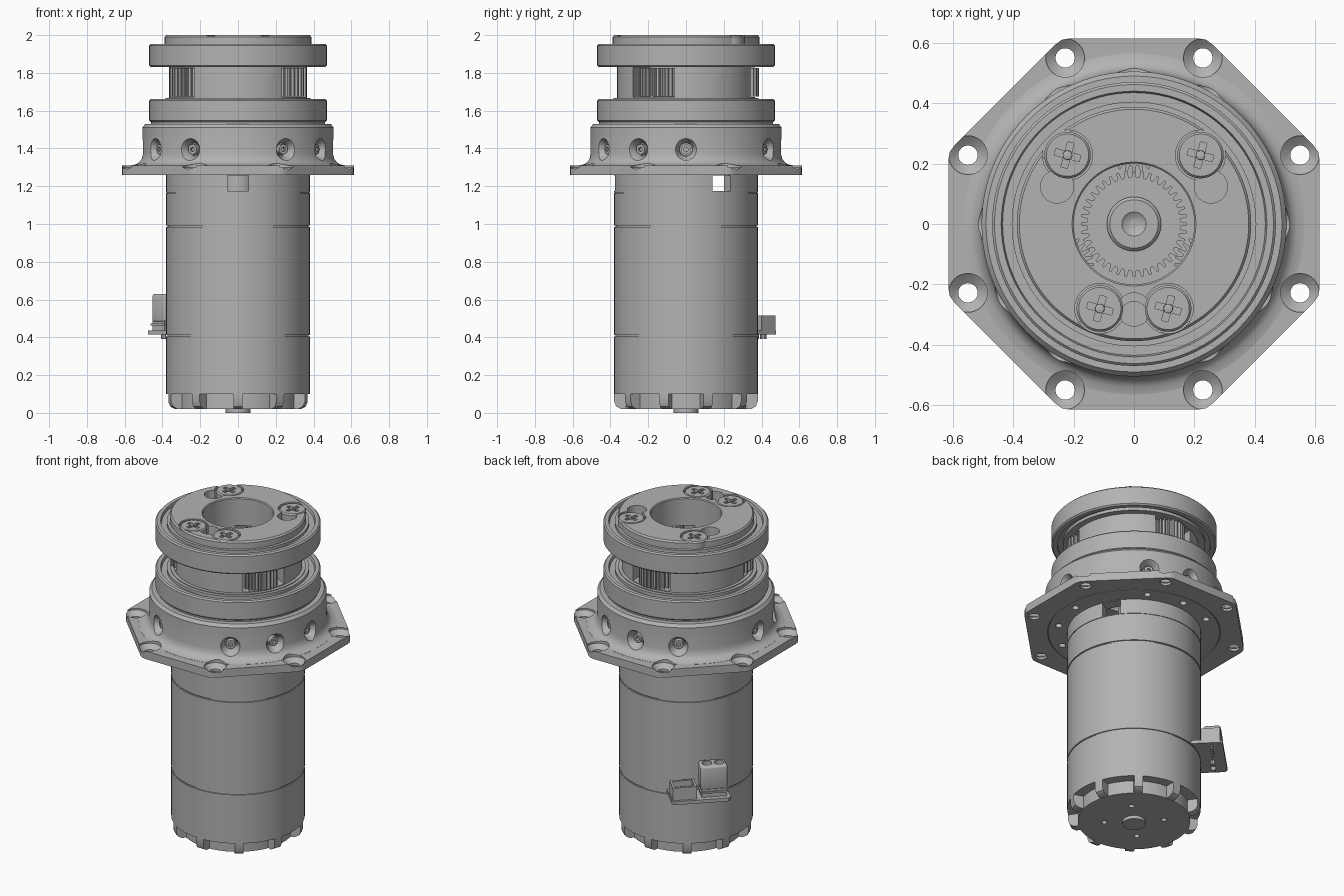
import bpy, bmesh, math
from math import radians, cos, sin, pi
from mathutils import Matrix, Vector

cube = bpy.data.objects.get("Cube")
if cube:
    bpy.data.objects.remove(cube, do_unlink=True)

grey = bpy.data.materials.new("machined_grey")
grey.use_nodes = True
GREY = (0.45, 0.45, 0.45, 1)
grey.diffuse_color = GREY
grey.node_tree.nodes["Principled BSDF"].inputs["Base Color"].default_value = GREY

I = Matrix.Identity(4)
parts = []


def finish(name, bm, m=I):
    bmesh.ops.remove_doubles(bm, verts=bm.verts, dist=1e-5)
    bmesh.ops.recalc_face_normals(bm, faces=bm.faces)
    bm.transform(m)
    me = bpy.data.meshes.new(name)
    bm.to_mesh(me)
    bm.free()
    me.materials.append(grey)
    ob = bpy.data.objects.new(name, me)
    bpy.context.scene.collection.objects.link(ob)
    parts.append(ob)
    return ob


def lathe(name, profile, m=I, steps=96):
    """Spin a closed (radius, height) outline around z."""
    bm = bmesh.new()
    vs = [bm.verts.new((r, 0, z)) for r, z in profile]
    es = [bm.edges.new((vs[i - 1], vs[i])) for i in range(len(vs))
          if vs[i - 1].co.x + vs[i].co.x > 0]
    bmesh.ops.spin(bm, geom=vs + es, cent=(0, 0, 0), axis=(0, 0, 1),
                   angle=2 * pi, steps=steps, use_duplicate=False)
    return finish(name, bm, m)


def cyl(name, r, z0, z1, m=I, steps=32):
    return lathe(name, [(0, z0), (r, z0), (r, z1), (0, z1)], m, steps)


def prism(name, pts, z0, z1, m=I):
    """Extrude a flat outline from z0 to z1."""
    bm = bmesh.new()
    f = bm.faces.new([bm.verts.new((x, y, z0)) for x, y in pts])
    out = bmesh.ops.extrude_face_region(bm, geom=[f])["geom"]
    bmesh.ops.translate(bm, vec=(0, 0, z1 - z0),
                        verts=[g for g in out if isinstance(g, bmesh.types.BMVert)])
    return finish(name, bm, m)


def box(name, x0, x1, y0, y1, z0, z1, m=I):
    return prism(name, [(x0, y0), (x1, y0), (x1, y1), (x0, y1)], z0, z1, m)


def gear(name, n, r, z0, z1, m=I, depth=0.022):
    pts = []
    for i in range(n):
        for f, rr in ((-.32, r - depth), (-.14, r), (.14, r), (.32, r - depth)):
            a = 2 * pi * (i + f) / n
            pts.append((rr * cos(a), rr * sin(a)))
    return prism(name, pts, z0, z1, m)


def boolean(target, tools, op="DIFFERENCE"):
    """Apply booleans to the target and discard the tools."""
    for t in tools:
        t.hide_render = True
        mod = target.modifiers.new("cut", "BOOLEAN")
        mod.operation, mod.object, mod.solver = op, t, "EXACT"
    dg = bpy.context.evaluated_depsgraph_get()
    me = bpy.data.meshes.new_from_object(target.evaluated_get(dg))
    target.modifiers.clear()
    target.data = me
    for t in tools:
        parts.remove(t)
        bpy.data.objects.remove(t, do_unlink=True)


def rot(deg):
    return Matrix.Rotation(radians(deg), 4, "Z")


def polar(deg, r, z=0):
    return rot(deg) @ Matrix.Translation((r, 0, z))


def radial(deg, r, z):
    return polar(deg, r, z) @ Matrix.Rotation(pi / 2, 4, "Y")


TRIPLE = (30, 150, 270)
HOLES = [a for a in range(0, 360, 30) if a not in TRIPLE]

# motor can with seams, stepped base and hollow neck
body = lathe("motor_body", [
    (0, .02), (.32, .02), (.32, .1), (.38, .1), (.38, .405), (.374, .405),
    (.374, .413), (.38, .413), (.38, .985), (.373, .985), (.373, .993), (.38, .993),
    (.38, 1.163), (.376, 1.163), (.376, 1.168), (.38, 1.168), (.38, 1.262),
    (.31, 1.262), (.31, 1.172), (0, 1.172)])
tools = [box("slot_cut", .25, .45, -.055, .055, 1.174, 1.257, rot(a)) for a in TRIPLE]
tools += [cyl("base_hole_cut", .016, -.1, .06, polar(a, .17), 16) for a in range(45, 360, 90)]
boolean(body, tools)
cyl("base_boss", .065, 0, .05)
upright = Matrix.Rotation(pi / 2, 4, "X")
for i in range(10):
    prism("base_rib", [(.3, .021), (.345, .021), (.37, .035), (.38, .06), (.38, .101), (.3, .101)],
          -.025, .025, rot(i * 36 - 90) @ upright)

# octagonal flange and round collar as one casting
octagon = [(.615, -.24), (.615, .24), (.24, .615), (-.24, .615),
           (-.615, .24), (-.615, -.24), (-.24, -.615), (.24, -.615)]
corners = []
for i, p in enumerate(octagon):
    p, a, b = Vector(p), Vector(octagon[i - 1]), Vector(octagon[(i + 1) % 8])
    corners += [p + (a - p).normalized() * .03, p + ((a - p).normalized() + (b - p).normalized()) * .006,
                p + (b - p).normalized() * .03]
housing = prism("flange_collar", corners, 1.26, 1.31)
collar = lathe("collar", [
    (.3, 1.28), (.565, 1.28), (.565, 1.311), (.54, 1.316), (.522, 1.328), (.51, 1.346),
    (.505, 1.375), (.505, 1.512), (.49, 1.53), (.46, 1.53), (.46, 1.545), (.3, 1.545)])
boolean(housing, [collar], "UNION")
tools = [cyl("bore_cut", .305, 1.1, 1.7, steps=64)]
for x, y in [(.55, .228), (.228, .55)]:
    for sx in (-1, 1):
        for sy in (-1, 1):
            tools.append(lathe("mount_hole_cut", [
                (0, 1.2), (.032, 1.2), (.032, 1.275), (.04, 1.28), (.064, 1.3), (.064, 1.45), (0, 1.45)],
                Matrix.Translation((x * sx, y * sy, 0)), 32))
for a in HOLES:
    tools.append(lathe("side_hole_cut", [
        (0, -.05), (.034, -.05), (.036, -.03), (.058, .006), (.058, .06), (0, .06)],
        radial(a, .5, 1.395), 32))
    tools.append(cyl("under_hole_cut", .02, 1.2, 1.3, polar(a, .435), 16))
tools.append(lathe("under_groove_cut", [(.488, 1.2), (.492, 1.2), (.492, 1.265), (.488, 1.265)]))
boolean(housing, tools)
for a in HOLES:
    screw = cyl("side_screw", .026, -.06, -.018, radial(a, .5, 1.395), 24)
    boolean(screw, [cyl("socket_cut", .013, -.035, .02, radial(a, .5, 1.395), 6)])

# two matching bearings
for name, z in (("lower_bearing", 1.54), ("upper_bearing", 1.83)):
    h = .122
    lathe(name, [(.37, z), (.405, z), (.405, z + .018), (.435, z + .018), (.435, z), (.462, z),
                 (.47, z + .008), (.47, z + h - .008), (.462, z + h), (.44, z + h),
                 (.435, z + h - .018), (.405, z + h - .018), (.405, z + h), (.37, z + h)])

# planet carrier with three gear windows
carrier = lathe("planet_carrier", [
    (.2, 1.5), (.385, 1.5), (.385, 1.667), (.365, 1.667), (.365, 1.832), (.388, 1.832),
    (.388, 1.99), (.38, 2), (.205, 2), (.2, 1.995)])
SCREWS = [(46, .317), (134, .317), (248, .302), (292, .302)]
tools = [box("window_cut", .12, .5, -.128, .128, 1.672, 1.828, rot(a + 60)) for a in TRIPLE]
tools += [cyl("screw_cut", .083, 1.94, 2.1, polar(a, r)) for a, r in SCREWS]
tools += [cyl("dowel_cut", .055, 1.85, 2.1, polar(a, .283)) for a in (26, 154, 270)]
boolean(carrier, tools)
cyl("front_dowel", .045, 1.84, 1.93, polar(270, .3))

# cross-head screws
for a, r in SCREWS:
    m = polar(a, r)
    head = lathe("top_screw", [(0, 1.93), (.077, 1.93), (.077, 1.99), (.07, 1.998), (0, 1.998)], m, 40)
    boolean(head, [box("cross_cut", -.043, .043, -.011, .011, 1.975, 2.1, m @ rot(t - a + 75))
                   for t in (0, 90)])
    lathe("screw_dimple", [(0, 1.96), (.017, 1.96), (.015, 1.985), (0, 1.99)], m, 16)

# gear train
for a in TRIPLE:
    gear("planet_gear", 26, .108, 1.674, 1.826, polar(a + 60, .278))
gear("sun_gear", 40, .176, 1.6, 1.74)
cyl("gear_floor", .22, 1.55, 1.62, steps=64)
lathe("sun_shaft", [(0, 1.16), (.09, 1.16), (.09, 1.75), (.08, 1.76), (.04, 1.76), (0, 1.73)], steps=48)

# circuit board with connectors, facing back and right
m = rot(135)
prism("circuit_board", [(.34, -.17), (.505, -.17), (.52, -.155), (.52, .155), (.505, .17), (.34, .17)],
      .415, .436, m)
power = box("power_plug", .395, .495, .0, .155, .48, .63, m)
bev = power.modifiers.new("round", "BEVEL")
bev.width, bev.segments = .015, 3
boolean(power, [cyl("pin_cut", .028, .56, .7, m @ Matrix.Translation((.445, y, 0)), 24)
                for y in (.042, .113)])
box("power_plug_base", .4, .49, .005, .15, .43, .49, m)
box("power_plug_rim", .392, .498, -.003, .158, .462, .472, m)
data = box("data_socket", .4, .505, -.165, -.025, .43, .515, m)
boolean(data, [box("socket_cut", .415, .49, -.152, -.038, .455, .6, m)])
for i in range(4):
    cyl("data_pin", .007, .39, .5, m @ Matrix.Translation((.455, -.137 + i * .028, 0)), 8)
for y in (.042, .113):
    cyl("power_pin", .014, .39, .6, m @ Matrix.Translation((.445, y, 0)), 12)

# crisp edges with smooth curved walls
bpy.ops.object.select_all(action="DESELECT")
for ob in parts:
    ob.select_set(True)
bpy.context.view_layer.objects.active = body
bpy.ops.object.shade_smooth_by_angle(angle=radians(30))
